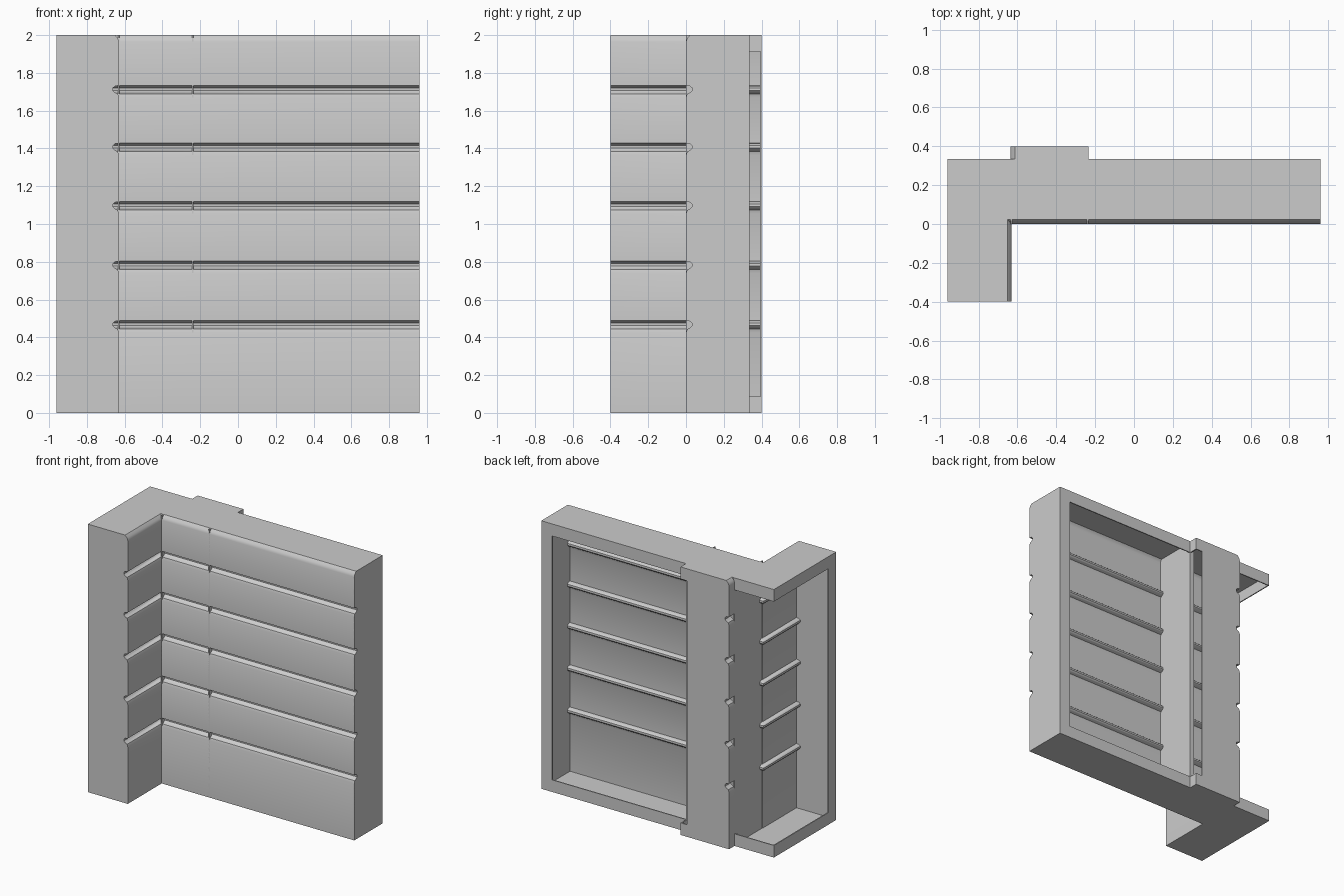
import bpy, bmesh
from math import radians

if "Cube" in bpy.data.objects:
    bpy.data.objects.remove(bpy.data.objects["Cube"])

LAPS = [0.47, 0.785, 1.10, 1.41, 1.715]
T = 0.008       # sheet thickness
RIM = 0.09      # width of the folded rim


def lap_profile(o=0.0):
    """Lapped siding outline from bottom to top: (depth, height), shifted inward by o."""
    pts = [(o, 0.0)]
    for z in LAPS:
        pts += [(o, z - 0.045), (o + 0.006, z - 0.027), (o + 0.022, z - 0.019),
                (o + 0.032, z - 0.008), (o + 0.031, z + 0.006), (o + 0.02, z + 0.015),
                (o, z + 0.018)]
    return pts + [(o, 1.965), (o + 0.006, 1.983), (o + 0.022, 2.0)]


def sweep(name, section, path, smooth=False):
    """Sweep a closed (depth, height) section; path maps a depth to plan points."""
    bm = bmesh.new()
    rows = [[bm.verts.new((x, y, z)) for x, y in path(d)] for d, z in section]
    for i, a in enumerate(rows):
        b = rows[(i + 1) % len(rows)]
        for k in range(len(a) - 1):
            bm.faces.new((a[k], a[k + 1], b[k + 1], b[k]))
    bm.faces.new([r[0] for r in rows])
    bm.faces.new([r[-1] for r in rows])
    bmesh.ops.recalc_face_normals(bm, faces=bm.faces)
    me = bpy.data.meshes.new(name)
    bm.to_mesh(me)
    bm.free()
    ob = bpy.data.objects.new(name, me)
    bpy.context.collection.objects.link(ob)
    if smooth:
        bpy.ops.object.select_all(action='DESELECT')
        ob.select_set(True)
        bpy.context.view_layer.objects.active = ob
        bpy.ops.object.shade_smooth_by_angle(angle=radians(40))
    return ob


def siding(name, path):
    return sweep(name, lap_profile() + lap_profile(T)[::-1], path, smooth=True)


def lapped_plate(name, depth, path):
    """Flat plate with one edge cut to the lap outline."""
    return sweep(name, lap_profile() + [(depth, 2.0), (depth, 0.0)], path)


def box(name, x0, x1, y0, y1, z0, z1):
    return sweep(name, [(x0, z0), (x1, z0), (x1, z1), (x0, z1)],
                 lambda d: [(d, y0), (d, y1)])


def plan_plate(name, plan, z0):
    bm = bmesh.new()
    face = bm.faces.new([bm.verts.new((x, y, z0)) for x, y in plan])
    ext = bmesh.ops.extrude_face_region(bm, geom=[face])
    bmesh.ops.translate(bm, vec=(0, 0, T),
                        verts=[v for v in ext["geom"] if isinstance(v, bmesh.types.BMVert)])
    bmesh.ops.recalc_face_normals(bm, faces=bm.faces)
    me = bpy.data.meshes.new(name)
    bm.to_mesh(me)
    bm.free()
    bpy.context.collection.objects.link(bpy.data.objects.new(name, me))


# Mitred siding sheet along the short leg and the long wall
siding("corner_siding", lambda d: [(-0.63 - d, -0.40), (-0.63 - d, d), (0.96, d)])

# End plates that follow the laps
lapped_plate("wall_end", 0.335, lambda d: [(0.96 - T, d), (0.96, d)])
lapped_plate("leg_end", 0.33, lambda d: [(-0.63 - d, -0.40), (-0.63 - d, -0.40 + T)])

# Top and bottom sheets, L-shaped with the rear step
def plan(o):
    return [(-0.96, -0.40), (-0.63 - o, -0.40), (-0.63 - o, o), (0.96, o), (0.96, 0.335),
            (-0.235, 0.335), (-0.235, 0.40), (-0.635 + o, 0.40), (-0.635 + o, 0.335),
            (-0.96, 0.335)]

plan_plate("bottom_sheet", plan(0.0), 0.0)
plan_plate("top_sheet", plan(0.022), 2.0 - T)

# Folded rims around the open backs
for tag, z0, z1 in (("bottom", 0.0, RIM), ("top", 2.0 - RIM, 2.0)):
    box(tag + "_wall_rim", -0.235, 0.96, 0.335 - T, 0.335, z0, z1)
    box(tag + "_corner_rim", -0.96, -0.635, 0.335 - T, 0.335, z0, z1)
    box(tag + "_leg_rim", -0.96, -0.96 + T, -0.40, 0.335, z0, z1)
    box(tag + "_pillar_side_rim", -0.235 - T, -0.235, 0.335 - T, 0.40, z0, z1)
    box(tag + "_pillar_back_rim", -0.29, -0.235, 0.40 - T, 0.40, z0, z1)
box("wall_end_rim", 0.96 - RIM, 0.96, 0.335 - T, 0.335, RIM, 2.0 - RIM)
box("leg_end_rim", -0.96, -0.96 + T, -0.40, -0.40 + RIM, RIM, 2.0 - RIM)

# Hollow rear pillar: divider, its lip, left skin, grooved edge and back panel
box("pillar_divider", -0.235 - T, -0.235, 0.0, 0.335, 0.0, 2.0)
box("pillar_lip", -0.27, -0.235, 0.335 - T, 0.335, 0.0, 2.0)
box("pillar_left_skin", -0.635, -0.635 + T, 0.0, 0.335, 0.0, 2.0)
siding("pillar_grooved_edge", lambda d: [(-0.635 + d, 0.335), (-0.635 + d, 0.40)])
lapped_plate("pillar_back", 0.345, lambda d: [(-0.635 + d, 0.40 - T), (-0.635 + d, 0.40)])
